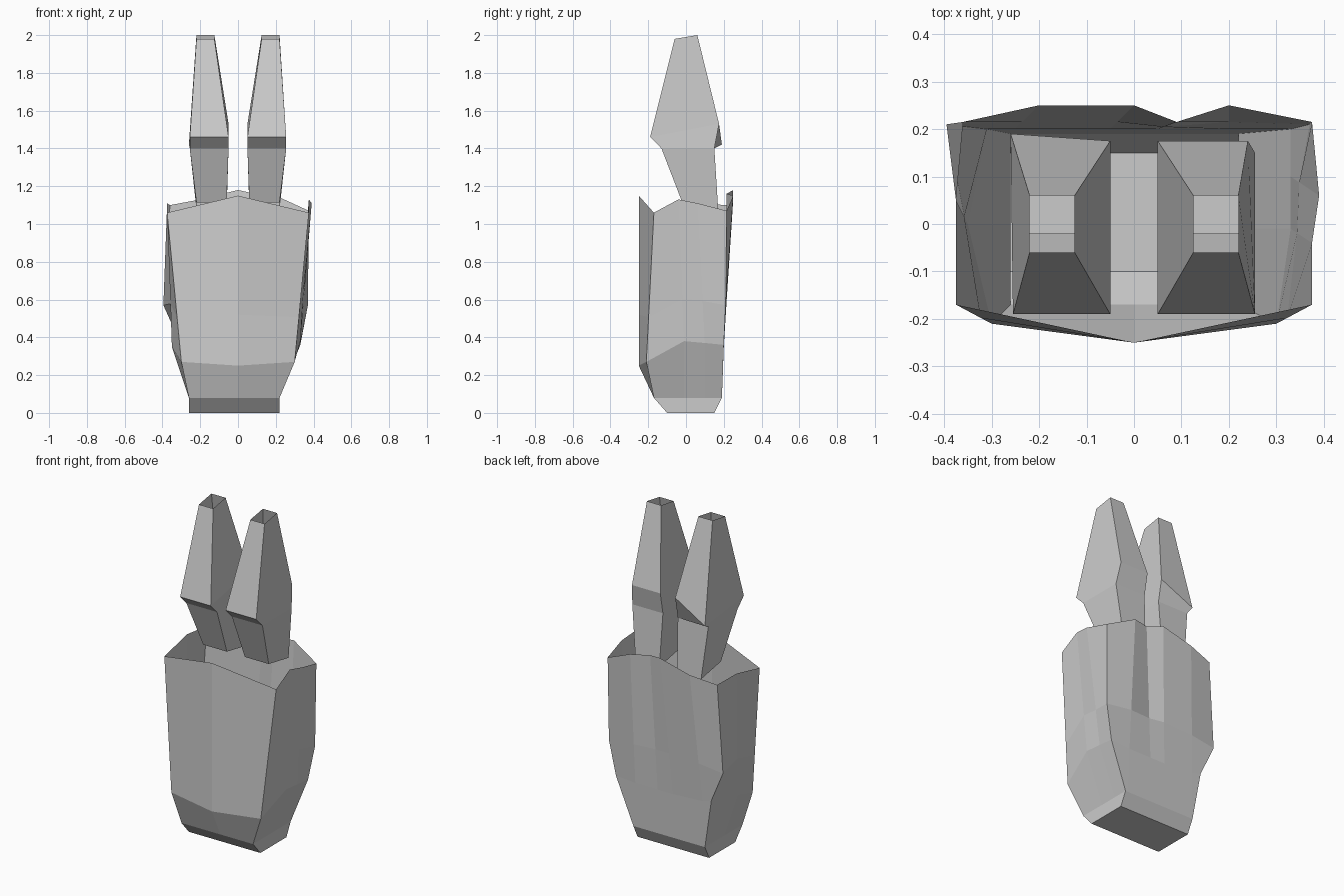
import bpy
from mathutils import Vector

cube = bpy.data.objects.get("Cube")
if cube:
    bpy.data.objects.remove(cube)

GREY = (0.6, 0.6, 0.6, 1)
grey = bpy.data.materials.new("plain_grey")
grey.use_nodes = True
grey.diffuse_color = GREY
grey.node_tree.nodes["Principled BSDF"].inputs["Base Color"].default_value = GREY


def loft(name, rings, floor=False):
    """Skin a stack of equal-sized rings, open at the top."""
    count = len(rings[0])
    verts = [p for ring in rings for p in ring]
    faces = []
    for level in range(len(rings) - 1):
        a, b = level * count, (level + 1) * count
        for i in range(count):
            j = (i + 1) % count
            faces.append((a + i, a + j, b + j, b + i))
    if floor:
        faces.append(tuple(reversed(range(count))))
    mesh = bpy.data.meshes.new(name)
    mesh.from_pydata(verts, [], faces)
    mesh.materials.append(grey)
    mesh.update()
    obj = bpy.data.objects.new(name, mesh)
    bpy.context.collection.objects.link(obj)
    return obj


def clamp(value, low, high):
    return max(low, min(high, value))


def footprint(points, front, back, z):
    """Squeeze a ring into the rectangular foot."""
    return [Vector((clamp(p.x, -.26, .22), clamp(p.y, front, back), z)) for p in points]


# Body: faceted open shell, counter-clockwise columns from the front centre
columns = [
    ((0, -.25, .25), (0, -.25, 1.15)),
    ((.3, -.21, .27), (.375, -.17, 1.06)),
    ((.33, -.01, .38), (.375, -.04, 1.13)),
    ((.33, .1, .37), (.39, .06, 1.11)),
    ((.33, .2, .36), (.375, .215, 1.07)),
    ((.2, .2, .35), (.2, .25, 1.15)),
    ((.05, .2, .35), (.09, .215, 1.16)),
    ((-.05, .2, .35), (0, .25, 1.18)),
    ((-.25, .2, .36), (-.2, .25, 1.13)),
    ((-.31, .2, .38), (-.36, .215, 1.1)),
    ((-.35, 0, .35), (-.375, .05, 1.11)),
    ((-.3, -.21, .27), (-.375, -.17, 1.06)),
]
lower = [Vector(low) for low, top in columns]
rim = [Vector(top) for low, top in columns]
middle = [low.lerp(top, .3) for low, top in zip(lower, rim)]
# Bulging back corners
middle[4] = Vector((.37, .21, .57))
middle[9] = Vector((-.395, .21, .57))
sole = footprint(lower, -.1, .15, 0)
foot = footprint(lower, -.17, .19, .08)
loft("body", [sole, foot, lower, middle, rim], floor=True)

# Ears: open four-sided tubes (inner x, outer x, front y, back y, front z, back z)
sections = [
    (.06, .22, -.02, .17, 1.115, 1.08),
    (.05, .255, -.13, .15, 1.4, 1.4),
    (.05, .255, -.19, .175, 1.46, 1.53),
    (.125, .22, -.06, .06, 1.98, 2),
]
for name, side in (("left_ear", 1), ("right_ear", -1)):
    rings = []
    for inner, outer, front, back, zf, zb in sections:
        ring = [(inner, front, zf), (outer, front, zf), (outer, back, zb), (inner, back, zb)]
        rings.append([Vector((side * x, y, z)) for x, y, z in ring])
    # Back outer kink differs between the ears
    rings[2][2] = Vector((.24, .175, 1.53)) if side > 0 else Vector((-.26, .19, 1.42))
    if side < 0:
        rings = [ring[::-1] for ring in rings]
    loft(name, rings)
